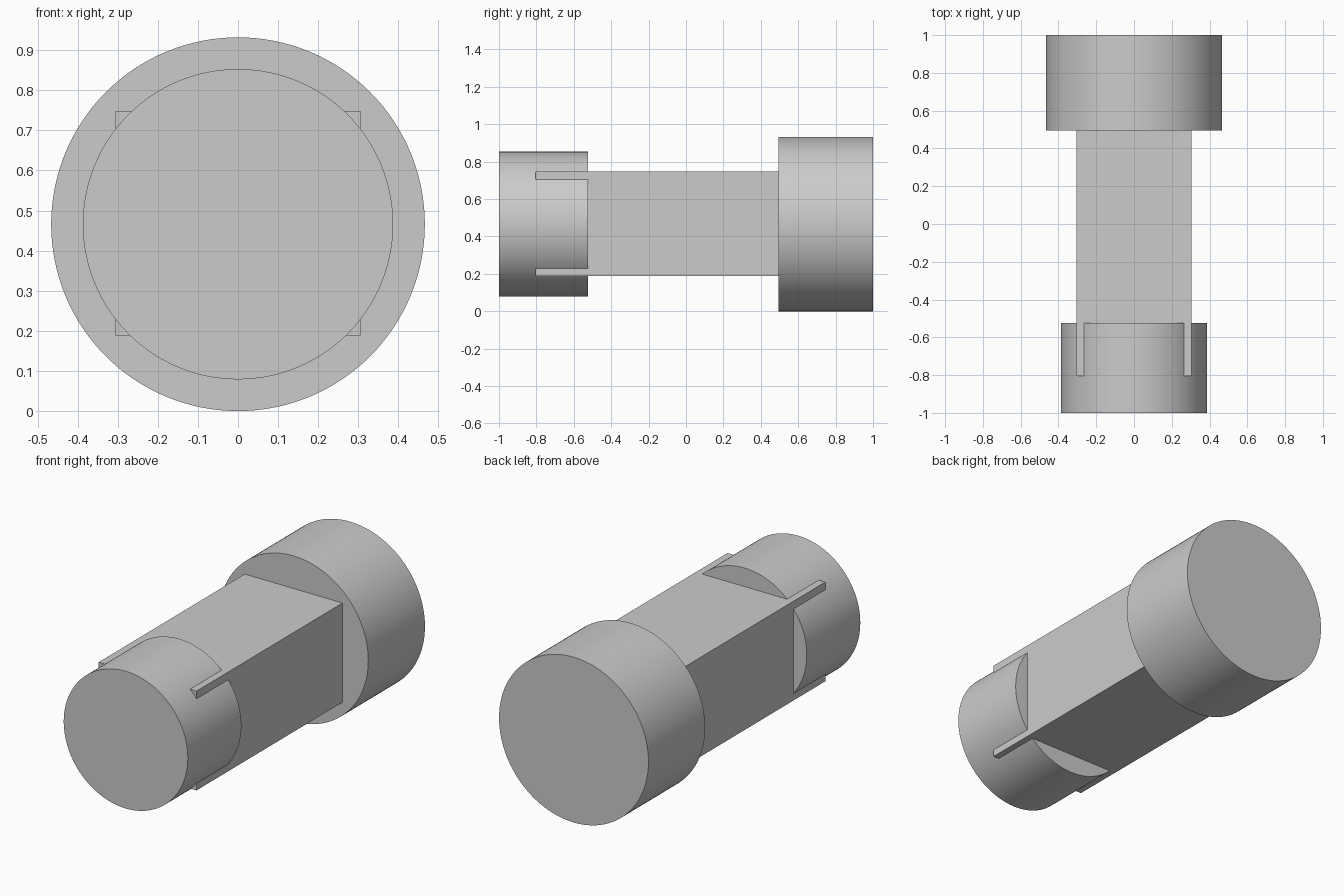
import bpy
import math

if "Cube" in bpy.data.objects:
    bpy.data.objects.remove(bpy.data.objects["Cube"])

AXIS_Z = 0.466  # height of the shared centre line


def cylinder(name, radius, y0, y1):
    bpy.ops.mesh.primitive_cylinder_add(
        vertices=128, radius=radius, depth=y1 - y0,
        location=(0, (y0 + y1) / 2, AXIS_Z), rotation=(math.pi / 2, 0, 0))
    ob = bpy.context.object
    ob.name = name
    bpy.ops.object.shade_smooth_by_angle(angle=math.radians(30))
    return ob


def box(name, width, height, y0, y1):
    bpy.ops.mesh.primitive_cube_add(size=1, location=(0, (y0 + y1) / 2, AXIS_Z + 0.002))
    ob = bpy.context.object
    ob.name = name
    ob.scale = (width, y1 - y0, height)
    bpy.ops.object.transform_apply(location=False, rotation=False, scale=True)
    return ob


# Large round head at the back
cylinder("back_head", 0.466, 0.495, 1.0)

# Smaller round cap at the front
cylinder("front_cap", 0.387, -1.0, -0.523)

# Rectangular shank, its corners poking out through the front cap
box("shank", 0.61, 0.56, -0.805, 0.55)
